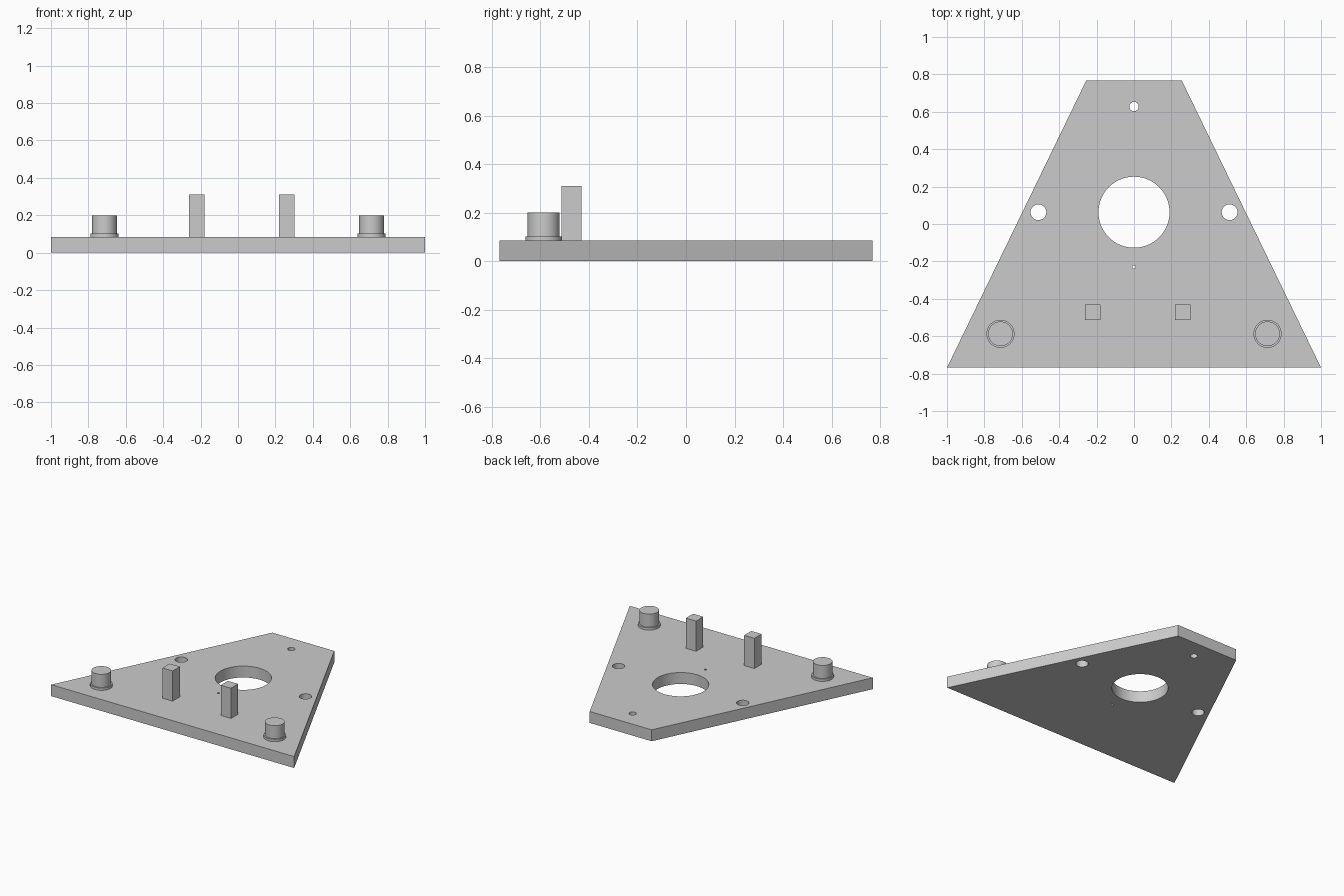
import bpy
import bmesh
from mathutils import Matrix, Vector

cube = bpy.data.objects.get("Cube")
if cube:
    bpy.data.objects.remove(cube, do_unlink=True)

THICK = 0.085
GREY = (0.6, 0.6, 0.6, 1.0)

grey = bpy.data.materials.new("plain_grey")
grey.use_nodes = True
grey.diffuse_color = GREY
grey.node_tree.nodes["Principled BSDF"].inputs["Base Color"].default_value = GREY


def add_object(name, bm):
    """Turn a bmesh into a grey object."""
    bmesh.ops.recalc_face_normals(bm, faces=bm.faces)
    mesh = bpy.data.meshes.new(name)
    bm.to_mesh(mesh)
    bm.free()
    mesh.materials.append(grey)
    obj = bpy.data.objects.new(name, mesh)
    bpy.context.collection.objects.link(obj)
    return obj


def add_cylinder(bm, x, y, radius, z0, z1, sides=64):
    bmesh.ops.create_cone(
        bm, cap_ends=True, segments=sides, radius1=radius, radius2=radius,
        depth=z1 - z0, matrix=Matrix.Translation((x, y, (z0 + z1) / 2)))


def smooth(obj):
    bpy.ops.object.select_all(action="DESELECT")
    obj.select_set(True)
    bpy.context.view_layer.objects.active = obj
    bpy.ops.object.shade_smooth_by_angle(angle=0.6)


# Tapered base plate
bm = bmesh.new()
outline = [(-1, -0.768), (1, -0.768), (0.255, 0.768), (-0.255, 0.768)]
bottom = bm.faces.new([bm.verts.new((x, y, 0)) for x, y in outline])
top = bmesh.ops.extrude_face_region(bm, geom=[bottom], use_keep_orig=True)
top_verts = [v for v in top["geom"] if isinstance(v, bmesh.types.BMVert)]
bmesh.ops.translate(bm, verts=top_verts, vec=Vector((0, 0, THICK)))
plate = add_object("base_plate", bm)

# Round through-holes: centre, both sides, back, and a pin hole
bm = bmesh.new()
for x, y, radius in [(0, 0.063, 0.19), (-0.511, 0.063, 0.042),
                     (0.511, 0.063, 0.042), (0, 0.628, 0.025),
                     (0, -0.23, 0.008)]:
    add_cylinder(bm, x, y, radius, -0.1, THICK + 0.1)
cutter = add_object("hole_cutter", bm)

cut = plate.modifiers.new("holes", "BOOLEAN")
cut.operation = "DIFFERENCE"
cut.solver = "EXACT"
cut.object = cutter
bpy.ops.object.select_all(action="DESELECT")
plate.select_set(True)
bpy.context.view_layer.objects.active = plate
bpy.ops.object.modifier_apply(modifier=cut.name)
bpy.data.objects.remove(cutter, do_unlink=True)
smooth(plate)

# Square posts
for side, x in (("right", -0.22), ("left", 0.26)):
    bm = bmesh.new()
    height = 0.31 - THICK
    bmesh.ops.create_cube(
        bm, size=1, matrix=Matrix.Translation((x, -0.472, THICK + height / 2))
        @ Matrix.Diagonal((0.084, 0.084, height, 1)))
    add_object(side + "_post", bm)

# Round pegs standing on thin flanges
for side, x in (("right", -0.714), ("left", 0.714)):
    for part, radius, z0, z1 in (("flange", 0.075, THICK, 0.103),
                                 ("peg", 0.066, 0.103, 0.2)):
        bm = bmesh.new()
        add_cylinder(bm, x, -0.587, radius, z0, z1)
        smooth(add_object(side + "_" + part, bm))
